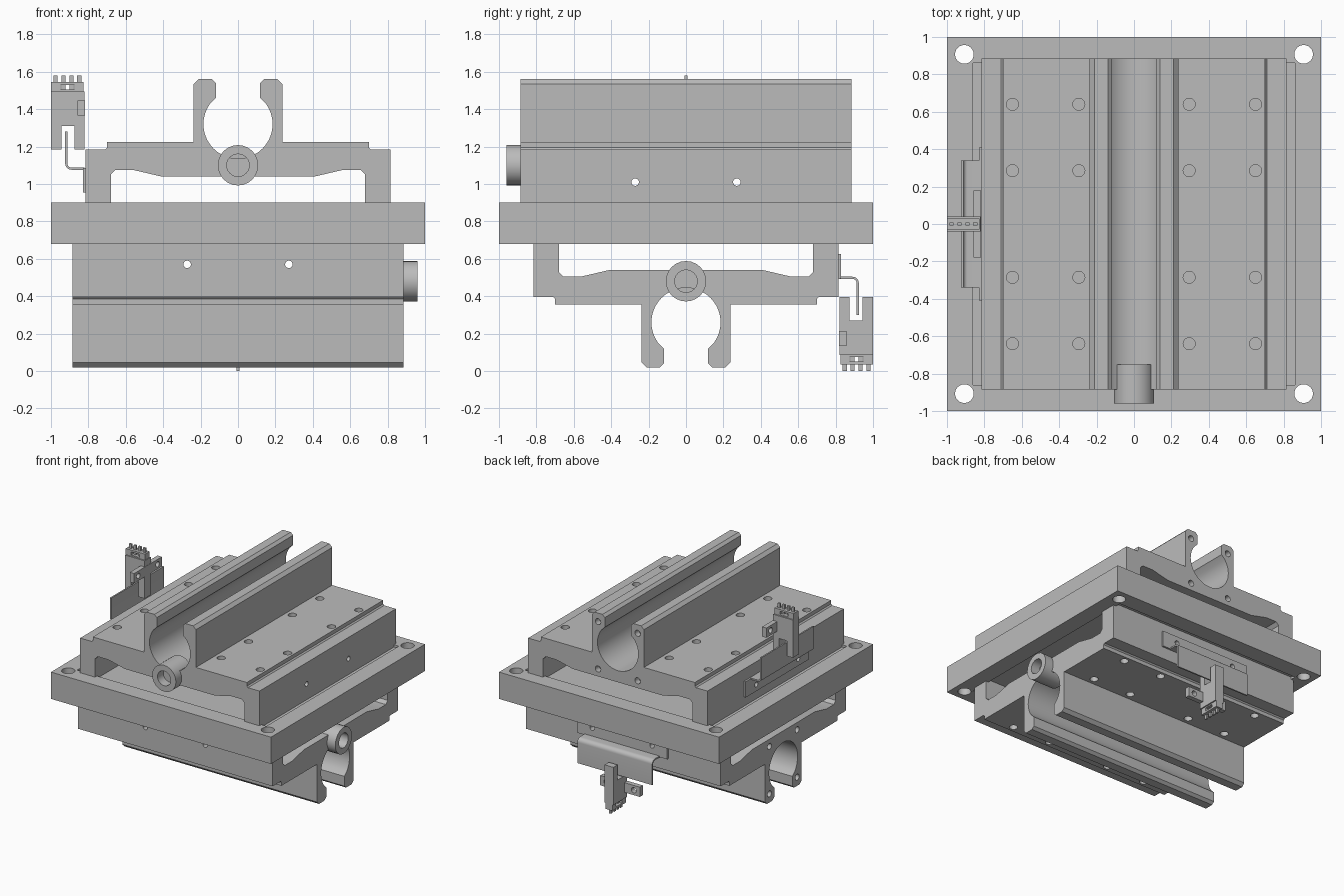
import bpy, bmesh
from math import radians, cos, sin
from mathutils import Matrix, Vector

if "Cube" in bpy.data.objects:
    bpy.data.objects.remove(bpy.data.objects["Cube"], do_unlink=True)

metal = bpy.data.materials.new("plain_grey")
metal.use_nodes = True
GREY = (0.5, 0.5, 0.5, 1)
metal.diffuse_color = GREY
metal.node_tree.nodes["Principled BSDF"].inputs["Base Color"].default_value = GREY


def finish(bm, name):
    bmesh.ops.recalc_face_normals(bm, faces=bm.faces)
    mesh = bpy.data.meshes.new(name)
    bm.to_mesh(mesh)
    bm.free()
    mesh.materials.append(metal)
    ob = bpy.data.objects.new(name, mesh)
    bpy.context.collection.objects.link(ob)
    return ob


def add_box(bm, lo, hi):
    lo, hi = Vector(lo), Vector(hi)
    m = Matrix.Translation((lo + hi) / 2) @ Matrix.Diagonal((*(hi - lo), 1))
    bmesh.ops.create_cube(bm, size=1, matrix=m)


def add_rod(bm, centre, r, length, axis="Z"):
    turn = {"X": Matrix.Rotation(radians(90), 4, "Y"),
            "Y": Matrix.Rotation(radians(90), 4, "X"), "Z": Matrix()}[axis]
    bmesh.ops.create_cone(bm, cap_ends=True, segments=24, radius1=r, radius2=r,
                          depth=length, matrix=Matrix.Translation(centre) @ turn)


def extrude_profile(points, half, name):
    """Extrude an x-z outline along y, from -half to half."""
    bm = bmesh.new()
    face = bm.faces.new([bm.verts.new((x, -half, z)) for x, z in points])
    new = bmesh.ops.extrude_face_region(bm, geom=[face])["geom"]
    verts = [v for v in new if isinstance(v, bmesh.types.BMVert)]
    bmesh.ops.translate(bm, verts=verts, vec=(0, 2 * half, 0))
    return finish(bm, name)


def cut(ob, bm):
    cutter = finish(bm, "cutter")
    cutter.hide_render = True
    mod = ob.modifiers.new("cut", "BOOLEAN")
    mod.operation, mod.solver, mod.object = "DIFFERENCE", "EXACT", cutter
    bpy.context.view_layer.objects.active = ob
    bpy.ops.object.modifier_apply(modifier=mod.name)
    bpy.data.objects.remove(cutter, do_unlink=True)


# Middle plate with corner holes and a shallow recess on each face
bm = bmesh.new()
add_box(bm, (-1, -1, 0.68), (1, 1, 0.9))
plate = finish(bm, "middle_plate")
bm = bmesh.new()
for x in (-0.907, 0.907):
    for y in (-0.907, 0.907):
        add_rod(bm, (x, y, 0.79), 0.05, 0.5)
for z in (0.66, 0.88):
    add_box(bm, (-0.86, -0.86, z), (0.86, 0.86, z + 0.04))
cut(plate, bm)

# Carriage: bridge with two legs and an open bore between two jaws
half = [(0.41, 1.04), (0.56, 1.075), (0.655, 1.075), (0.68, 1.05), (0.68, 0.88),
        (0.815, 0.88), (0.815, 1.185), (0.71, 1.185), (0.7, 1.195), (0.7, 1.225),
        (0.237, 1.225), (0.237, 1.535), (0.212, 1.56), (0.14, 1.56),
        (0.118, 1.54), (0.118, 1.46)]
BORE_R, BORE_Z = 0.185, 1.32
for i in range(14):
    a = radians(36 - i * 9)
    half.append((BORE_R * cos(a), BORE_Z + BORE_R * sin(a)))
outline = half + [(0, BORE_Z - BORE_R)] + [(-x, z) for x, z in reversed(half)]
carriage = extrude_profile(outline, 0.885, "upper_carriage")

bm = bmesh.new()
for s in (-1, 1):
    for x in (0.295, 0.65):
        for y in (-0.64, -0.285, 0.285, 0.64):
            add_rod(bm, (s * x, y, 1.225), 0.032, 0.12)
    add_rod(bm, (0, s * 0.272, 1.01), 0.02, 2, "X")
    for z in (1.1, 1.49):
        add_rod(bm, (s * 0.18, 0.885, z), 0.025, 0.1, "Y")
cut(carriage, bm)

# Drive nut: stepped tube at the front of the bore
bm = bmesh.new()
add_rod(bm, (0, -0.855, 1.1), 0.108, 0.21, "Y")
nut = finish(bm, "upper_drive_nut")
for r, depth in ((0.06, 0.09), (0.03, 0.13), (0.014, 0.16)):
    bm = bmesh.new()
    add_rod(bm, (0, -0.96, 1.1), r, depth * 2, "Y")
    cut(nut, bm)

# Sensor bracket: wall strip, rounded bend and upright vane
bm = bmesh.new()
add_box(bm, (-0.83, -0.41, 0.955), (-0.815, 0.41, 1.085))
strip = finish(bm, "upper_bracket_strip")
bm = bmesh.new()
for s in (-1, 1):
    add_rod(bm, (-0.82, s * 0.272, 1.01), 0.02, 0.1, "X")
cut(strip, bm)


def bend(r):
    return [(-0.89 + r * cos(radians(a)), 1.11 + r * sin(radians(a)))
            for a in range(180, 271, 15)]


lip = [(-0.924, 1.28)] + bend(0.034) + [(-0.82, 1.076), (-0.82, 1.088)]
lip += list(reversed(bend(0.022))) + [(-0.912, 1.28)]
extrude_profile(lip, 0.34, "upper_bracket_vane")

# Slotted sensor body
body = [(-1, 1.185), (-0.945, 1.185), (-0.945, 1.31), (-0.875, 1.31),
        (-0.875, 1.185), (-0.82, 1.185), (-0.82, 1.495), (-1, 1.495)]
extrude_profile(body, 0.04, "upper_sensor_body")

# Sensor mounting ears with screw holes
bm = bmesh.new()
add_box(bm, (-0.857, -0.18, 1.365), (-0.818, 0.18, 1.445))
ears = finish(bm, "upper_sensor_ears")
bm = bmesh.new()
for s in (-1, 1):
    add_rod(bm, (-0.84, s * 0.125, 1.405), 0.022, 0.1, "X")
cut(ears, bm)

# Sensor connector: framed base and four pins
bm = bmesh.new()
for z0, z1 in ((1.49, 1.505), (1.53, 1.545)):
    add_box(bm, (-1, -0.03, z0), (-0.825, 0.03, z1))
for x in (-0.975, -0.85):
    add_box(bm, (x - 0.025, -0.03, 1.5), (x + 0.025, 0.03, 1.535))
for i in range(4):
    x = -0.975 + i * 0.042
    add_box(bm, (x - 0.011, -0.008, 1.495), (x + 0.011, 0.008, 1.58))
finish(bm, "upper_sensor_pins")

# Lower carriage set: the upper one turned over about a diagonal axis
flip = Matrix(((0, -1, 0, 0), (-1, 0, 0, 0), (0, 0, -1, 1.58), (0, 0, 0, 1)))
for ob in [o for o in bpy.context.collection.objects if o.name.startswith("upper_")]:
    mesh = ob.data.copy()
    mesh.transform(flip)
    name = ob.name.replace("upper_", "lower_")
    mesh.name = name
    bpy.context.collection.objects.link(bpy.data.objects.new(name, mesh))

# Smooth the round surfaces, keep edges sharp
bpy.ops.object.select_all(action="DESELECT")
for ob in bpy.context.collection.objects:
    if ob.type == "MESH":
        ob.select_set(True)
bpy.context.view_layer.objects.active = plate
bpy.ops.object.shade_smooth_by_angle(angle=radians(25))
